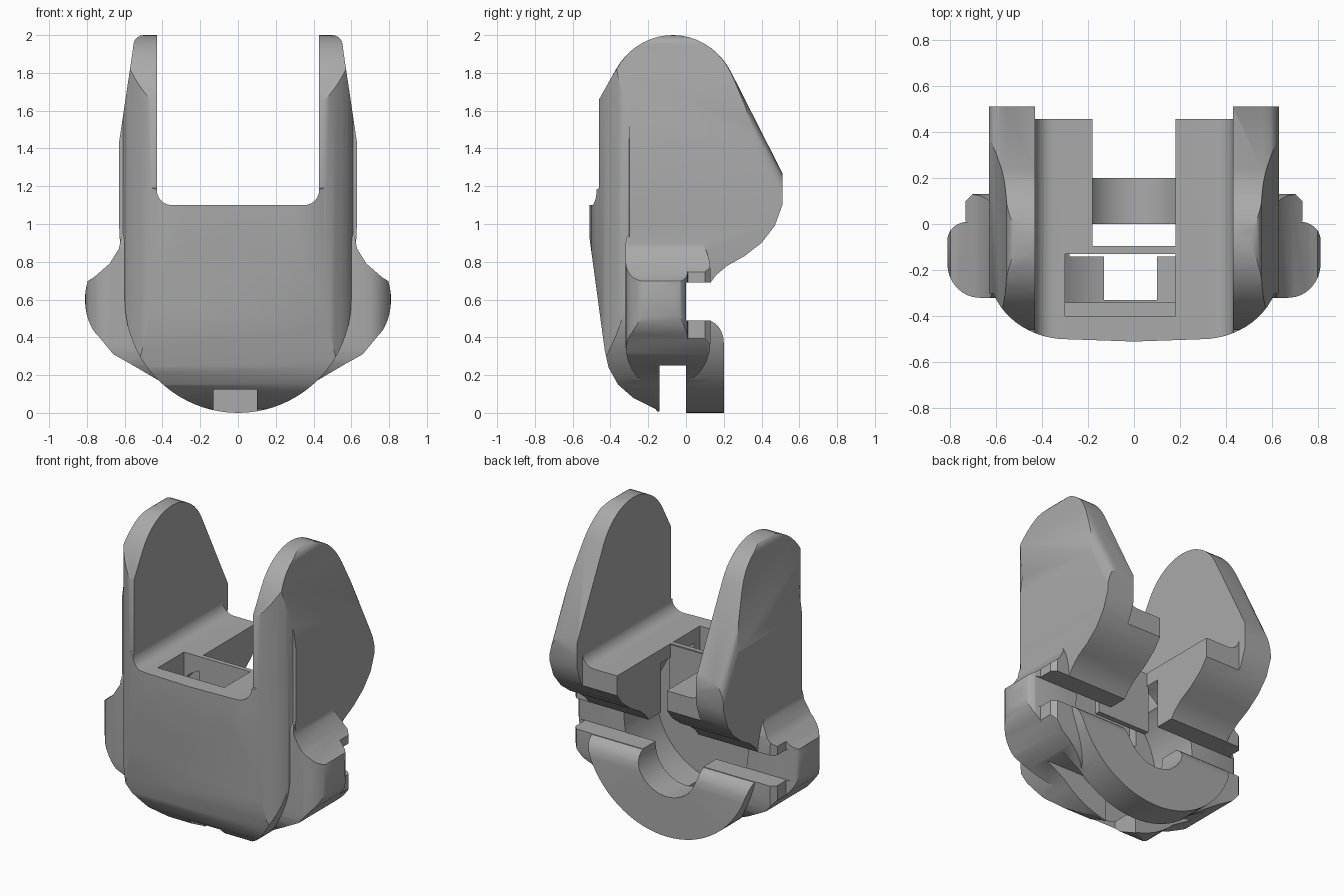
import bpy, bmesh
from math import sin, cos, radians
from mathutils import Vector

if "Cube" in bpy.data.objects:
    bpy.data.objects.remove(bpy.data.objects["Cube"])

grey = bpy.data.materials.new("plain grey")
grey.use_nodes = True
tone = (0.4, 0.4, 0.4, 1)
grey.diffuse_color = tone
grey.node_tree.nodes["Principled BSDF"].inputs["Base Color"].default_value = tone


def arc(cu, cv, ru, rv, start, end, steps=10):
    angles = [radians(start + (end - start) * i / steps) for i in range(steps + 1)]
    return [(cu + ru * cos(a), cv + rv * sin(a)) for a in angles]


def mirrored(half):
    return half + [(-u, v) for u, v in reversed(half) if abs(u) > 0.001]


def prism(name, outline, axis, low, high, edge_rule=None, width=0.1):
    """Extrude an outline along an axis, rounding the cap edges picked by edge_rule."""
    place = {"x": lambda u, v, w: (w, u, v),
             "y": lambda u, v, w: (u, w, v),
             "z": lambda u, v, w: (u, v, w)}[axis]
    bm = bmesh.new()
    rings = [[bm.verts.new(place(u, v, w)) for u, v in outline] for w in (low, high)]
    bm.faces.new(rings[0])
    bm.faces.new(rings[1])
    count = len(outline)
    for i in range(count):
        j = (i + 1) % count
        bm.faces.new((rings[0][i], rings[0][j], rings[1][j], rings[1][i]))
    bmesh.ops.recalc_face_normals(bm, faces=bm.faces)
    if edge_rule:
        picked = [e for e in bm.edges if edge_rule(e)]
        bmesh.ops.bevel(bm, geom=picked, offset=width, segments=5, profile=0.5,
                        affect="EDGES", clamp_overlap=True)
    mesh = bpy.data.meshes.new(name)
    bm.to_mesh(mesh)
    bm.free()
    obj = bpy.data.objects.new(name, mesh)
    bpy.context.scene.collection.objects.link(obj)
    return obj


def box(name, x, y, z):
    rect = [(x[0], y[0]), (x[1], y[0]), (x[1], y[1]), (x[0], y[1])]
    return prism(name, rect, "z", z[0], z[1])


def combine(target, tool, operation):
    """Apply a boolean and discard the tool."""
    mod = target.modifiers.new(operation, "BOOLEAN")
    mod.operation, mod.object, mod.solver = operation, tool, "EXACT"
    bpy.context.view_layer.update()
    graph = bpy.context.evaluated_depsgraph_get()
    mesh = bpy.data.meshes.new_from_object(target.evaluated_get(graph))
    target.modifiers.clear()
    target.data = mesh
    bpy.data.objects.remove(tool)


# Body: front, side and plan outlines intersected
front = mirrored(arc(0, 0.6, 0.6, 0.6, -90, 0, 20)
                 + [(0.62, 0.8), (0.63, 1), (0.63, 1.43), (0.56, 1.9)]
                 + arc(0.5, 1.94, 0.055, 0.06, 0, 90, 5) + [(0.43, 2)]
                 + arc(0.35, 1.18, 0.08, -0.08, 0, 90, 6))
body = prism("body", front, "y", -1, 1)

side = ([(-0.16, 0.02), (-0.1, -0.1), (0.2, -0.1), (0.2, 0.37)]
        + arc(0.11, 0.37, 0.09, 0.12, 15, 75, 4)
        + [(0.13, 0.69), (0.16, 0.73), (0.22, 0.78), (0.31, 0.83), (0.4, 0.9),
           (0.47, 0.99), (0.51, 1.1), (0.51, 1.27)]
        + arc(-0.07, 1.63, 0.35, 0.37, 28, 150, 18)
        + [(-0.46, 1.66), (-0.46, 1.19), (-0.5, 1.17), (-0.51, 1.1), (-0.51, 0.92),
           (-0.43, 0.33), (-0.41, 0.24), (-0.36, 0.15), (-0.28, 0.08)])


def cheek_rim(edge):
    a, b = (v.co for v in edge.verts)
    return abs(a.x - b.x) < 0.01 and min(a.z, b.z) > 1.25 and max(a.y, b.y) - min(a.y, b.y) > 0.001


combine(body, prism("side_shape", side, "x", -0.632, 0.632, cheek_rim, 0.12), "INTERSECT")

plan = mirrored([(0.7, 0.7), (0.7, -0.2), (0.63, -0.3)]
                + arc(0.29, -0.2, 0.34, 0.3, -20, -90, 12) + [(0, -0.51)])
combine(body, prism("plan_shape", plan, "z", -1, 3), "INTERSECT")

# Side knobs with a narrower boss behind each
bulge = ([(0.45, 0.98), (0.61, 0.98), (0.63, 0.87), (0.68, 0.79), (0.76, 0.72)]
         + arc(0.66, 0.6, 0.15, 0.23, 25, -60, 10)
         + [(0.66, 0.31), (0.57, 0.26), (0.4, 0.16), (0.42, 0.3), (0.5, 0.5)])
knob_plan = ([(0.3, -0.32)] + arc(0.67, -0.17, 0.14, 0.15, -90, 0, 8)
             + arc(0.72, -0.07, 0.09, 0.08, 0, 90, 6)
             + [(0.73, 0.01), (0.73, 0.1), (0.7, 0.13), (0.3, 0.13)])
knob_side = ([(-0.32, 0.36)] + arc(-0.15, 0.36, 0.17, 0.22, 190, 270, 6)
             + arc(-0.04, 0.38, 0.17, 0.22, -90, 0, 6)
             + arc(-0.04, 0.75, 0.17, 0.22, 0, 90, 6)
             + arc(-0.25, 0.9, 0.07, 0.07, 90, 180, 4))
for name, sign in (("left_knob", 1), ("right_knob", -1)):
    flip = lambda pts: [(sign * u, v) for u, v in pts]
    knob = prism(name, flip(bulge), "y", -0.5, 0.5)
    combine(knob, prism("knob_plan", flip(knob_plan), "z", -1, 3), "INTERSECT")
    combine(knob, prism("knob_side", knob_side, "x", -1, 1), "INTERSECT")
    combine(body, knob, "UNION")

# Hollow, slots and openings
cuts = [
    prism("round_hollow", arc(0, 0.6, 0.45, 0.45, 0, 348.75, 31), "y", -0.34, 0.001),
    prism("rear_dip", arc(0, 0.48, 0.22, 0.22, 0, 345, 23), "y", -0.05, 0.4),
    box("bottom_slot", (-1, 1), (-0.14, 0), (-0.2, 0.25)),
    box("rear_gap", (-1, 1), (0, 0.6), (0.49, 0.69)),
    box("deck_notch", (-0.18, 0.18), (-0.1, 0.7), (0.6, 1.3)),
    box("deck_window", (-0.3, 0.18), (-0.4, -0.13), (0.75, 1.3)),
    box("deck_rear_trim", (-0.43, 0.43), (0.455, 0.7), (0.5, 1.3)),
    box("front_notch", (-0.13, 0.1), (-0.33, -0.1), (-0.2, 0.3)),
]
for cutter in cuts:
    combine(body, cutter, "DIFFERENCE")

# Thin wall between the deck window and the notch
wall = box("deck_wall", (-0.19, 0.19), (-0.13, -0.095), (0.7, 1.095))

for obj in (body, wall):
    obj.data.materials.clear()
    obj.data.materials.append(grey)
    bpy.ops.object.select_all(action="DESELECT")
    obj.select_set(True)
    bpy.context.view_layer.objects.active = obj
    bpy.ops.object.shade_smooth_by_angle(angle=radians(32))
